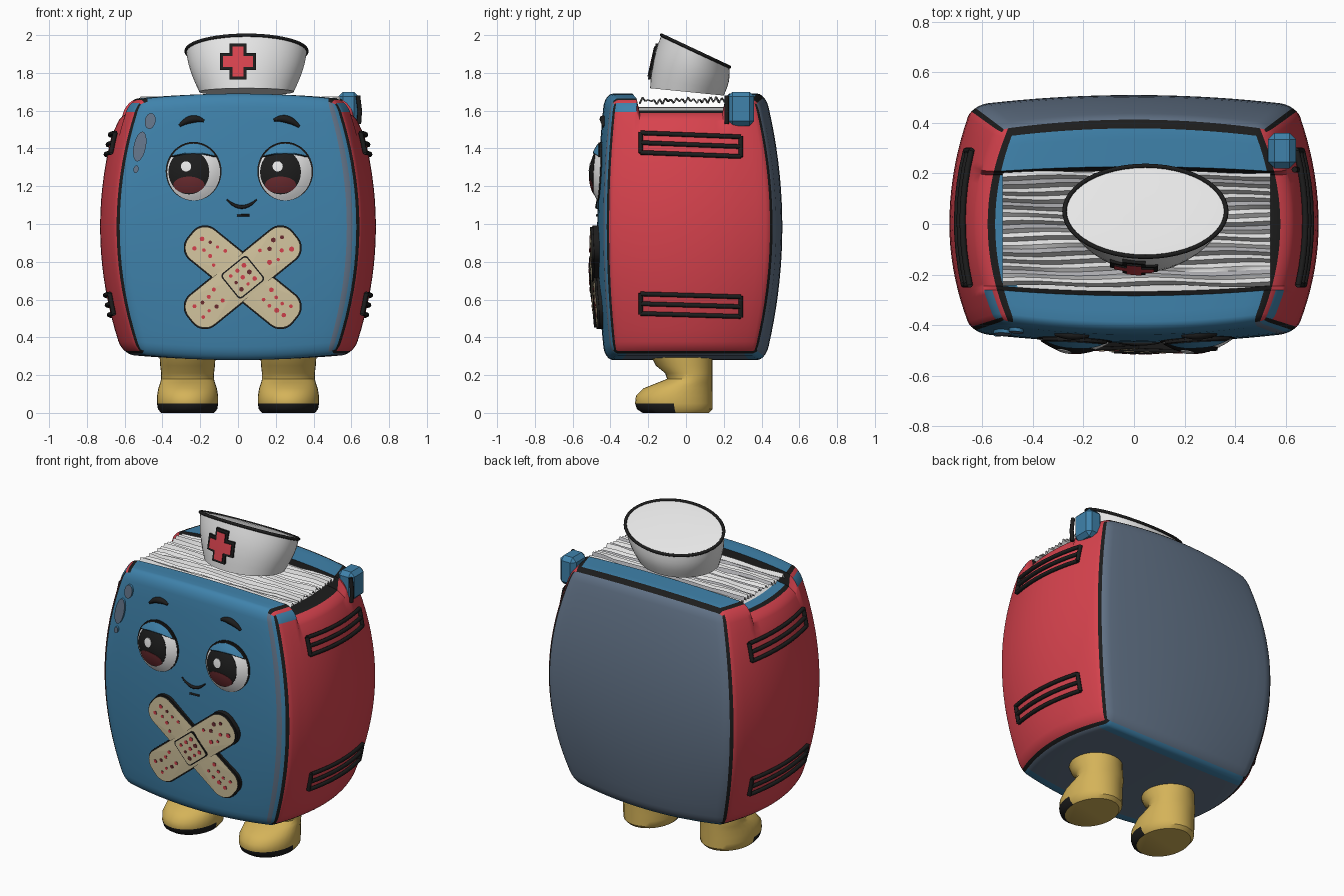
import bpy, bmesh, math, random
from mathutils import Vector

if "Cube" in bpy.data.objects:
    bpy.data.objects.remove(bpy.data.objects["Cube"])

random.seed(4)
TAU = math.tau


def colour(name, r, g, b):
    m = bpy.data.materials.new(name)
    m.diffuse_color = (r, g, b, 1)
    m.use_nodes = True
    m.node_tree.nodes["Principled BSDF"].inputs["Base Color"].default_value = m.diffuse_color
    return m


BLUE = colour("cover blue", .05, .225, .41)
SLATE = colour("slate", .125, .175, .25)
RED = colour("red", .68, .055, .075)
BLACK = colour("ink black", .012, .012, .012)
WHITE = colour("white", .80, .80, .80)
GREY = colour("page grey", .40, .40, .42)
YELLOW = colour("boot yellow", .66, .45, .10)
TAN = colour("plaster tan", .68, .58, .36)
MAROON = colour("maroon", .15, .025, .03)


def build(name, verts, faces, mats, idx=None, angle=40):
    me = bpy.data.meshes.new(name)
    me.from_pydata(verts, [], faces)
    for m in mats:
        me.materials.append(m)
    if idx:
        me.polygons.foreach_set("material_index", idx)
    bm = bmesh.new()
    bm.from_mesh(me)
    bmesh.ops.recalc_face_normals(bm, faces=bm.faces)
    bm.to_mesh(me)
    bm.free()
    ob = bpy.data.objects.new(name, me)
    bpy.context.collection.objects.link(ob)
    bpy.ops.object.select_all(action='DESELECT')
    ob.select_set(True)
    bpy.context.view_layer.objects.active = ob
    bpy.ops.object.shade_smooth_by_angle(angle=math.radians(angle))
    return ob


def loft(name, rings, mats, rule=None):
    n = len(rings[0])
    verts = [p for r in rings for p in r]
    faces = [(k * n + i, k * n + (i + 1) % n, (k + 1) * n + (i + 1) % n, (k + 1) * n + i)
             for k in range(len(rings) - 1) for i in range(n)]
    faces += [tuple(range(n)), tuple(range(len(verts) - n, len(verts)))]
    idx = None
    if rule:
        idx = [rule(sum((Vector(verts[i]) for i in f), Vector()) / len(f)) for f in faces]
    return build(name, verts, faces, mats, idx)


def decal(name, cx, cz, outline, mats, surf, off, depth=.004, rings=6):
    """Star-shaped plate wrapped on surf(x, z), raised by off, with a skirt."""
    n = len(outline)
    verts = [(cx, surf(cx, cz) - off, cz)]
    for k in range(1, rings + 1):
        for dx, dz in outline:
            x, z = cx + dx * k / rings, cz + dz * k / rings
            verts.append((x, surf(x, z) - off, z))
    verts += [(x, y + depth, z) for x, y, z in verts[-n:]]
    faces = [(0, 1 + i, 1 + (i + 1) % n) for i in range(n)]
    for k in range(rings):
        a, b = 1 + k * n, 1 + (k + 1) * n
        faces += [(a + i, b + i, b + (i + 1) % n, a + (i + 1) % n) for i in range(n)]
    skirt = len(mats) - 1
    return build(name, verts, faces, mats, [0] * (n * rings) + [skirt] * n)


def ellipse(rx, rz, tilt=0, n=40):
    c, s = math.cos(tilt), math.sin(tilt)
    pts = [(rx * math.cos(TAU * i / n), rz * math.sin(TAU * i / n)) for i in range(n)]
    return [(x * c - z * s, x * s + z * c) for x, z in pts]


def round_rect(hx, hz, r, tilt):
    c, s = math.cos(tilt), math.sin(tilt)
    pts = []
    for q, (sx, sz) in enumerate([(1, 1), (-1, 1), (-1, -1), (1, -1)]):
        for i in range(9):
            a = (q + i / 8) * TAU / 4
            pts.append((sx * (hx - r) + r * math.cos(a), sz * (hz - r) + r * math.sin(a)))
    return [(x * c - z * s, x * s + z * c) for x, z in pts]


def tube(name, pts, radius, mat, cyclic=False, taper=False):
    cu = bpy.data.curves.new(name, 'CURVE')
    cu.dimensions, cu.bevel_depth, cu.bevel_resolution = '3D', radius, 2
    cu.use_fill_caps = True
    sp = cu.splines.new('POLY')
    sp.points.add(len(pts) - 1)
    for i, p in enumerate(pts):
        sp.points[i].co = (*p, 1)
        if taper:
            sp.points[i].radius = .35 + .65 * math.sin(math.pi * i / (len(pts) - 1))
    sp.use_cyclic_u = cyclic
    cu.materials.append(mat)
    ob = bpy.data.objects.new(name, cu)
    bpy.context.collection.objects.link(ob)
    bpy.ops.object.select_all(action='DESELECT')
    ob.select_set(True)
    bpy.context.view_layer.objects.active = ob
    bpy.ops.object.convert(target='MESH')


# Book body: a rounded cube that bulges, with the page slot sunk in its top
def body_point(p):
    v0 = p[1]
    q = Vector([max(-.9, min(.9, c)) for c in p])
    u, v, w = q + (Vector(p) - q).normalized() * .1
    bw, bu = 1 - w * w, 1 - u * u
    x = u * (.52 + .12 * bw + .09 * (1 - v * v))
    y = v * ((.39 if v < 0 else .38) + (.04 if v < 0 else .09) * bw + .04 * bu)
    z = .985 + w * (.675 + .03 * bu)
    if -.64 < v0 < .52 and w > .7:
        z -= .07 * (w - .7) / .3
    return x, y, z


def body_colour(axis, sign, u, v, w):
    if axis == 0:                                   # red sides
        if abs(v) > .95:
            return 3
        return 0 if w > .9 and v < -.64 else 2
    if axis == 1:                                   # front and back covers
        if sign > 0:
            return 1
        return 1 if .9 < u < .95 else 0
    if sign < 0:                                    # underside
        return 3 if abs(u) > .95 else 0 if abs(v) > .85 else 1
    if abs(u) > .9:
        return 2 if abs(u) > .95 else 3
    if v > .9 or -.66 < v < -.62 or .5 < v < .54:
        return 3
    if -.62 < v < .5:
        return 0 if u < -.85 else 3 if u > .85 else 4
    return 0


G = sorted({i / 10 for i in range(-9, 10)} | {s * c for s in (-1, 1) for c in (.925, .95, .975, 1)})
axes = [G, sorted(G + [-.66, -.62, .54]), G]
index, faces, mats_idx = {}, [], []
for a in range(3):
    b, c = (a + 1) % 3, (a + 2) % 3
    for s in (-1, 1):
        for b0, b1 in zip(axes[b], axes[b][1:]):
            for c0, c1 in zip(axes[c], axes[c][1:]):
                face, mid = [], [0, 0, 0]
                mid[a], mid[b], mid[c] = s, (b0 + b1) / 2, (c0 + c1) / 2
                for bb, cc in ((b0, c0), (b1, c0), (b1, c1), (b0, c1)):
                    p = [0, 0, 0]
                    p[a], p[b], p[c] = s, bb, cc
                    face.append(index.setdefault(tuple(p), len(index)))
                faces.append(face)
                mats_idx.append(body_colour(a, s, *mid))
build("book_body", [body_point(p) for p in index], faces, [BLUE, SLATE, RED, BLACK, WHITE], mats_idx)


def front(x, z):
    w = (z - .985) / .7
    u = x / (.52 + .12 * (1 - w * w))
    return -(.39 + .04 * (1 - w * w) + .04 * (1 - u * u))


def side(y, z):
    w = (z - .985) / .7
    return .52 + .12 * (1 - w * w) + .09 * (1 - (y / .45) ** 2)


# Pages: wavy ridged sheet with a few grey creases
rows, cols = 30, 14
verts = []
for r in range(rows + 1):
    h = 1.635 + (.022 if r % 2 else 0) + random.uniform(0, .015)
    for c in range(cols + 1):
        verts.append((-.52 + 1.06 * c / cols, -.245 + .45 * r / rows + .005 * math.sin(c * .9 + r * .4),
                      h + random.uniform(-.004, .004)))
faces = [(r * (cols + 1) + c, r * (cols + 1) + c + 1, (r + 1) * (cols + 1) + c + 1, (r + 1) * (cols + 1) + c)
         for r in range(rows) for c in range(cols)]
build("pages", verts, faces, [WHITE, GREY], [int(r % 6 == 3) for r in range(rows) for c in range(cols)])

# Back cover flap folded over the right side
bpy.ops.mesh.primitive_cube_add(size=1, location=(.585, .29, 1.61))
flap = bpy.context.object
flap.name, flap.scale = "cover_flap", (.11, .14, .18)
flap.data.materials.append(BLUE)
bpy.ops.object.transform_apply(location=False, rotation=False, scale=True)
flap.modifiers.new("round", 'BEVEL').width = .025
tube("flap_line", [(.635, .215, 1.68), (.645, .215, 1.6), (.64, .215, 1.53)], .012, BLACK)

# Ridged bars on both red sides
for s in (-1, 1):
    for zc, tilt in ((1.42, -.04), (.57, -.03)):
        def on_side(y, dz):
            z = zc + dz + tilt * (y - .025)
            return (s * (side(y, z) + .006), y, z)
        for dz in (-.052, 0, .052):
            tube("side_bar", [on_side(-.24 + .53 * i / 8, dz) for i in range(9)], .012, BLACK)
        for y in (-.24, .29):
            tube("side_bar_end", [on_side(y, dz) for dz in (-.055, 0, .055)], .012, BLACK)

# Eyes
for ex in (-.235, .25):
    ez = 1.275

    def dome(x, z):
        return front(x, z) - .008 - .045 * max(0, 1 - ((x - ex) / .14) ** 2 - ((z - ez) / .15) ** 2)

    def lid(scale, low):
        pts = [(x * scale, z * scale - .11) for x, z in ellipse(.14, .15, n=72) if z >= low]
        return pts
    decal("eye_outline", ex, ez + .004, ellipse(.148, .156), [BLACK], front, .006)
    decal("eye_white", ex, ez, ellipse(.14, .15), [WHITE, BLACK], dome, 0, .008, 10)
    decal("iris", ex - .025, ez, ellipse(.108, .118), [BLACK], dome, .002)
    decal("iris_glow", ex - .025, ez - .068, ellipse(.082, .044), [MAROON], dome, .004)
    decal("eye_glint", ex - .04, ez + .03, ellipse(.027, .027), [WHITE], dome, .006)
    decal("lash_line", ex, ez + .11, lid(1.05, .068), [BLACK], dome, .007, .012)
    decal("eyelid", ex, ez + .11, lid(1.0, .086), [BLUE, BLACK], dome, .011, .012)


# Brows and mouth
def face_arc(name, x0, z0, x1, z1, sag, radius, taper=False):
    pts = []
    for i in range(11):
        t = i / 10
        x, z = x0 + (x1 - x0) * t, z0 + (z1 - z0) * t + sag * 4 * t * (1 - t)
        pts.append((x, front(x, z) - .002, z))
    tube(name, pts, radius, BLACK, taper=taper)


face_arc("brow_left", -.31, 1.52, -.18, 1.545, .022, .020, True)
face_arc("brow_right", .19, 1.55, .325, 1.515, .022, .020, True)
face_arc("mouth", -.06, 1.13, .10, 1.13, -.04, .010, True)
face_arc("chin_line", -.005, 1.045, .06, 1.047, 0, .006)

# Sweat drops
for x, z, rx, rz in ((-.465, 1.545, .028, .042), (-.52, 1.41, .032, .08), (-.54, 1.29, .013, .02)):
    decal("sweat_drop", x, z, ellipse(rx, rz, -.2), [SLATE, BLUE], front, .012, .014)

# Crossed plasters with a pad and speckles
BX, BZ, ANG = .025, .718, math.radians(39)


def speckle(a, b, ang, off):
    c, s = math.cos(ang), math.sin(ang)
    x, z = BX + a * c - b * s, BZ + a * s + b * c
    r = random.uniform(.009, .014)
    decal("speckle", x, z, ellipse(r, r, n=8), [random.choice([RED, MAROON, RED]), MAROON], front, off, .004, 1)


for ang, off in ((-ANG, .030), (ANG, .042)):
    decal("plaster", BX, BZ, round_rect(.353, .1, .08, ang), [TAN, BLACK], front, off, off + .004)
    decal("plaster_outline", BX, BZ, round_rect(.36, .107, .085, ang), [BLACK], front, off - .012, off - .012)
    for end in (-1, 1):
        for i in range(8):
            speckle(end * (.16 + .045 * (i // 2)), (.035 if i % 2 else -.035) + random.uniform(-.018, .018),
                    ang, off + .003)
decal("pad_outline", BX, BZ, round_rect(.088, .084, .02, ANG), [BLACK], front, .044)
decal("pad", BX, BZ, round_rect(.081, .077, .018, ANG), [TAN, BLACK], front, .047)
for i in range(9):
    speckle((i % 3 - 1) * .045, (i // 3 - 1) * .045, ANG, .050)


# Cap: flared oval with a slanted top
def cap_ring(t, k=1, lift=0):
    pts = []
    for i in range(48):
        a = TAU * i / 48
        bulge = .012 * math.sin(math.pi * t)
        x = .045 + k * (.25 + .07 * t + bulge) * math.cos(a)
        y = .005 + .045 * t + k * (.195 - .015 * t + bulge) * math.sin(a)
        z = (1.70 - .1 * y) * (1 - t) + (2.0 - .47 * (y + .13)) * t + lift
        pts.append((x, y, z))
    return pts


loft("cap", [cap_ring(t / 6) for t in range(7)] + [cap_ring(1, .8, .006), cap_ring(1, .3, .008)], [WHITE])
tube("cap_rim", cap_ring(1), .009, BLACK, cyclic=True)


def cap_front(x, z):
    return -.20 + .06 * (z - 1.73) / .27 + (x - .045) ** 2


def cross(l, w):
    return [(w, w), (w, l), (-w, l), (-w, w), (-l, w), (-l, -w), (-w, -w), (-w, -l), (w, -l), (w, -w), (l, -w), (l, w)]


decal("cross_outline", 0, 1.86, cross(.095, .045), [BLACK], cap_front, .010, .025)
decal("cross", 0, 1.86, cross(.08, .03), [RED, BLACK], cap_front, .016, .008)

# Boots: height, front y, back y, half width
BOOT = [(0, -.23, .12, .14), (.02, -.26, .14, .157), (.05, -.27, .14, .162), (.09, -.265, .14, .162),
        (.13, -.225, .14, .155), (.16, -.15, .14, .145), (.18, -.10, .14, .14), (.21, -.11, .14, .14),
        (.25, -.16, .14, .145), (.33, -.20, .14, .15)]
for s in (-1, 1):
    rings = [[(s * .267 + r * math.cos(TAU * i / 32), (y0 + y1) / 2 + (y1 - y0) / 2 * math.sin(TAU * i / 32), z)
              for i in range(32)] for z, y0, y1, r in BOOT]
    loft("boot", rings, [YELLOW, BLACK], lambda c: int(.001 < c.z < .05 and c.y < -.06))
